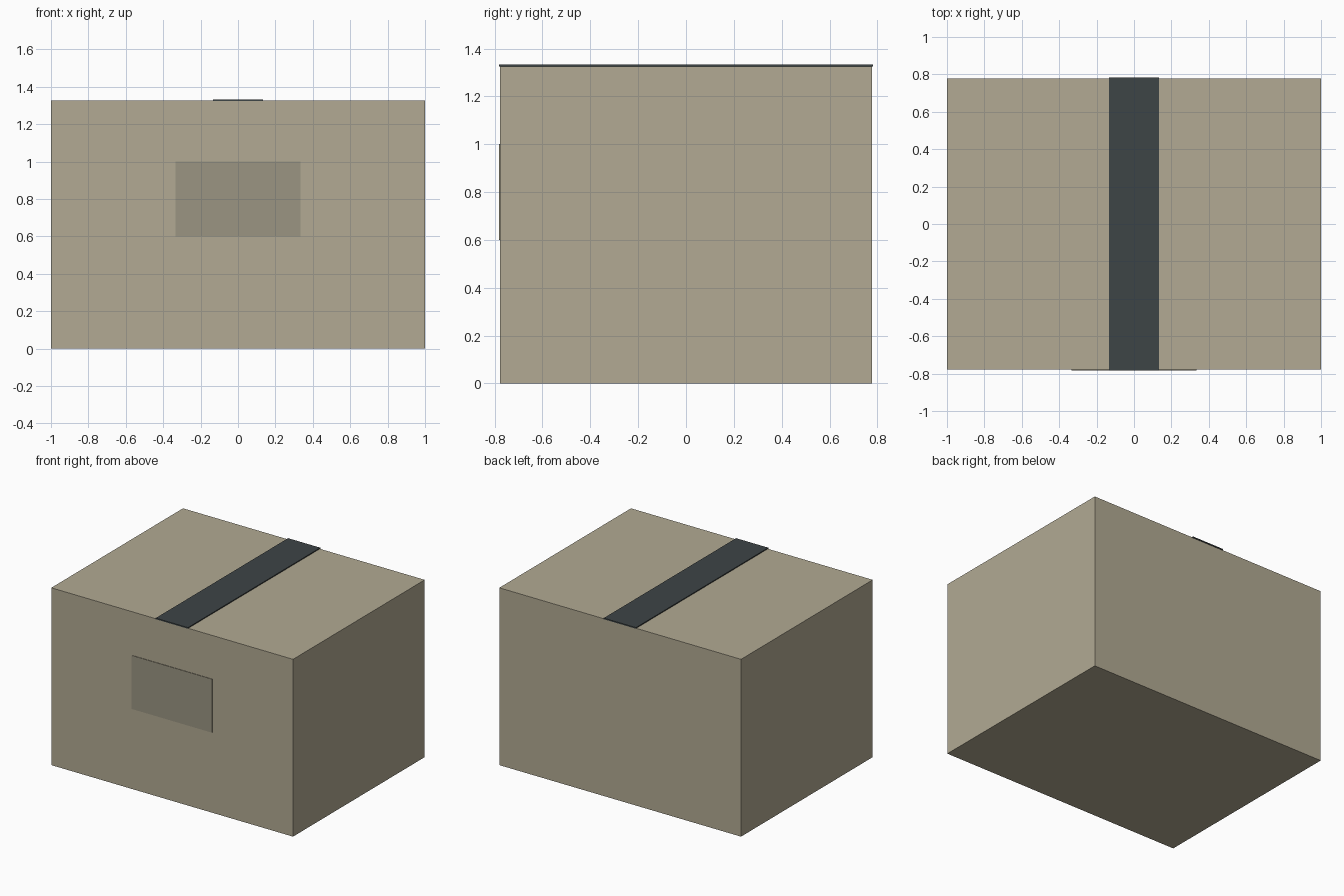
import bpy

if "Cube" in bpy.data.objects:
    bpy.data.objects.remove(bpy.data.objects["Cube"])


def block(name, x, y, z, color):
    """Axis-aligned block from (min, max) ranges with a flat colour."""
    bpy.ops.mesh.primitive_cube_add(size=1, location=[sum(r) / 2 for r in (x, y, z)])
    ob = bpy.context.object
    ob.name = name
    ob.scale = [r[1] - r[0] for r in (x, y, z)]
    bpy.ops.object.transform_apply(location=False, rotation=False, scale=True)
    mat = bpy.data.materials.new(name + "_material")
    mat.diffuse_color = (*color, 1)
    mat.use_nodes = True
    mat.node_tree.nodes["Principled BSDF"].inputs["Base Color"].default_value = mat.diffuse_color
    ob.data.materials.append(mat)
    return ob


# Cardboard body
block("carton", (-1, 1), (-0.778, 0.778), (0, 1.326), (0.445, 0.402, 0.292))

# Tape strip over the top seam, slightly overhanging both ends
block("tape", (-0.133, 0.133), (-0.782, 0.782), (1.324, 1.333), (0.048, 0.058, 0.061))

# Thin label on the front face
block("label", (-0.333, 0.333), (-0.782, -0.776), (0.6, 1.0), (0.328, 0.301, 0.223))
